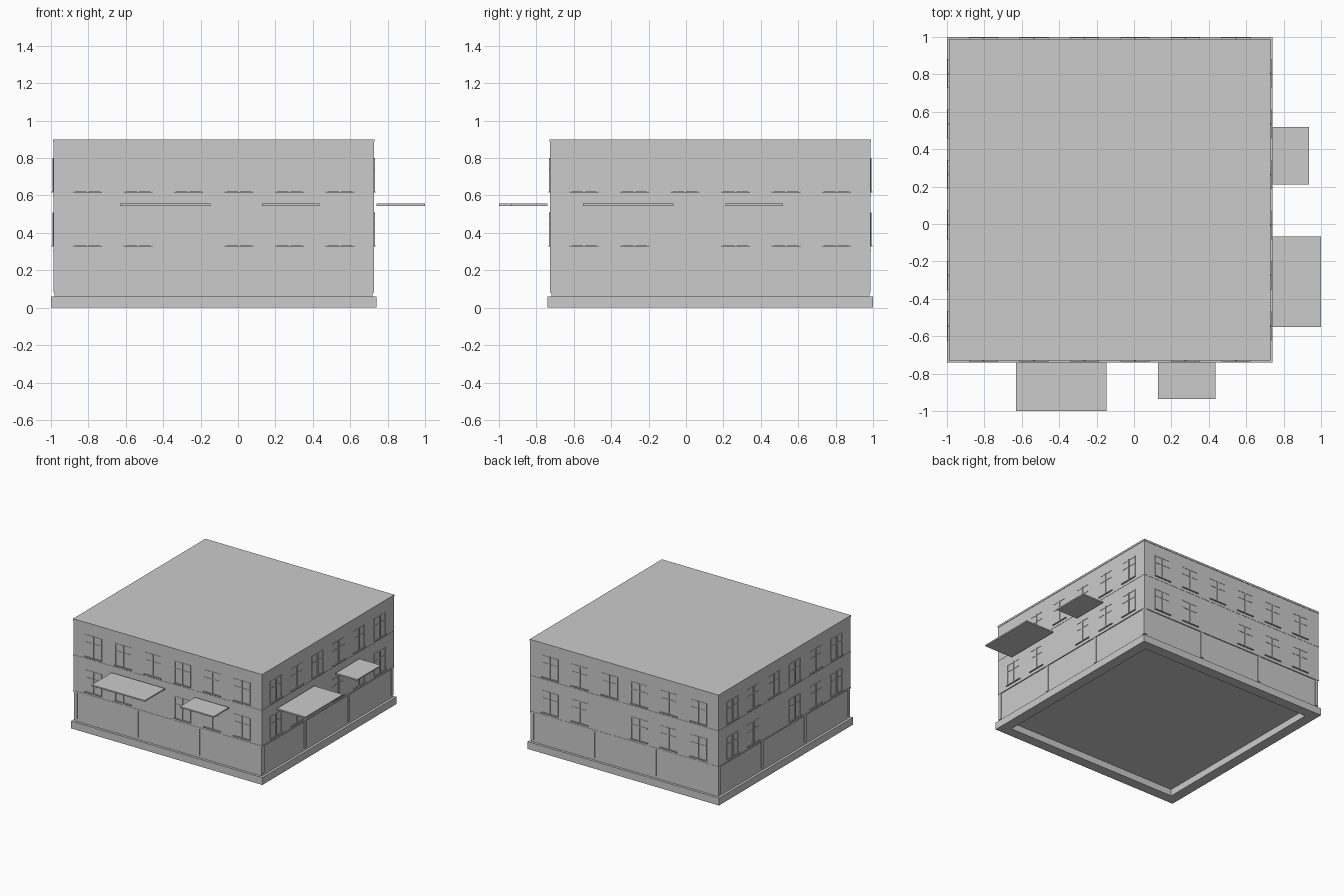
import bpy, bmesh
from math import pi
from mathutils import Matrix, Vector

if "Cube" in bpy.data.objects:
    bpy.data.objects.remove(bpy.data.objects["Cube"])

CX, CY = -0.13, 0.13      # centre of the building plan
H = 0.856                 # half width of the upper walls
P = 0.87                  # half width of the plinth

dark = bpy.data.materials.new("dark_grey")
dark.diffuse_color = (0.58, 0.58, 0.58, 1)
dark.use_nodes = True
dark.node_tree.nodes["Principled BSDF"].inputs["Base Color"].default_value = dark.diffuse_color


def add_box(bm, lo, hi, m=Matrix()):
    lo, hi = Vector(lo), Vector(hi)
    s = hi - lo
    bmesh.ops.create_cube(bm, size=1, matrix=m @ Matrix.Translation((lo + hi) / 2)
                          @ Matrix.Diagonal((s.x, s.y, s.z, 1)))


def finish(name, bm, mat=None):
    me = bpy.data.meshes.new(name)
    bm.to_mesh(me)
    bm.free()
    ob = bpy.data.objects.new(name, me)
    bpy.context.collection.objects.link(ob)
    if mat:
        me.materials.append(mat)
    return ob


def part(name, boxes, mat=None):
    bm = bmesh.new()
    for lo, hi in boxes:
        add_box(bm, lo, hi)
    return finish(name, bm, mat)


def facade_part(name, boxes, mat=None):
    """Boxes drawn on the front facade, repeated on all four sides."""
    bm = bmesh.new()
    for k in range(4):
        m = Matrix.Translation((CX, CY, 0)) @ Matrix.Rotation(k * pi / 2, 4, 'Z')
        for lo, hi in boxes:
            add_box(bm, lo, hi, m)
    return finish(name, bm, mat)


def slab(name, half, z0, z1, mat=None):
    return part(name, [((CX - half, CY - half, z0), (CX + half, CY + half, z1))], mat)


# plinth: open ring, hollow underneath
bm = bmesh.new()
loops = []
for half, z in ((P, 0), (P, 0.06), (P - 0.085, 0.06), (P - 0.085, 0)):
    loops.append([bm.verts.new((CX + sx * half, CY + sy * half, z))
                  for sx, sy in ((-1, -1), (1, -1), (1, 1), (-1, 1))])
for a, b in zip(loops, loops[1:] + loops[:1]):
    for i in range(4):
        j = (i + 1) % 4
        bm.faces.new((a[i], a[j], b[j], b[i]))
bmesh.ops.recalc_face_normals(bm, faces=bm.faces)
finish("plinth", bm, dark)

# storeys, floor bands and roof
slab("ground_floor", H - 0.006, 0.055, 0.302, dark)
slab("upper_walls", H, 0.31, 0.885)
slab("lower_band", H + 0.002, 0.30, 0.311, dark)
slab("middle_band", H + 0.002, 0.592, 0.604, dark)
slab("roof", H + 0.003, 0.885, 0.90, dark)

# ground floor pilasters
facade_part("pilasters", [((u - 0.014, -H, 0.08), (u + 0.014, -H + 0.02, 0.30))
                          for u in (-0.84, -0.285, 0.275, 0.84)])

# windows: the lower row skips the third bay
sills, frames = [], []
for z in (0.33, 0.62):
    for i in range(6):
        if z < 0.5 and i == 2:
            continue
        u = -0.675 + 0.27 * i
        w, t = 0.075, z + 0.18
        sills.append(((u - w - 0.003, -H - 0.01, z - 0.004), (u + w + 0.003, -H + 0.01, z + 0.002)))
        bars = [(u - 0.005, u + 0.005, z, t),
                (u - w, u - w + 0.008, z, t), (u + w - 0.008, u + w, z, t),
                (u - w, u + w, t - 0.008, t), (u - w, u + w, z + 0.115, z + 0.121)]
        for n, (a, b, c, d) in enumerate(bars):
            depth = 0.006 if n == 0 else 0.002 + 0.0002 * n
            frames.append(((a, -H - depth, c), (b, -H + 0.01, d)))
facade_part("window_sills", sills, dark)
facade_part("window_frames", frames)

# flat canopies on the front and right sides
Z0, Z1 = 0.545, 0.556
part("front_canopies", [((-0.63, -1.0, Z0), (-0.147, -0.74, Z1)),
                        ((0.128, -0.936, Z0), (0.435, -0.74, Z1))])
part("right_canopies", [((0.74, -0.552, Z0), (1.0, -0.066, Z1)),
                        ((0.74, 0.212, Z0), (0.936, 0.518, Z1))])
